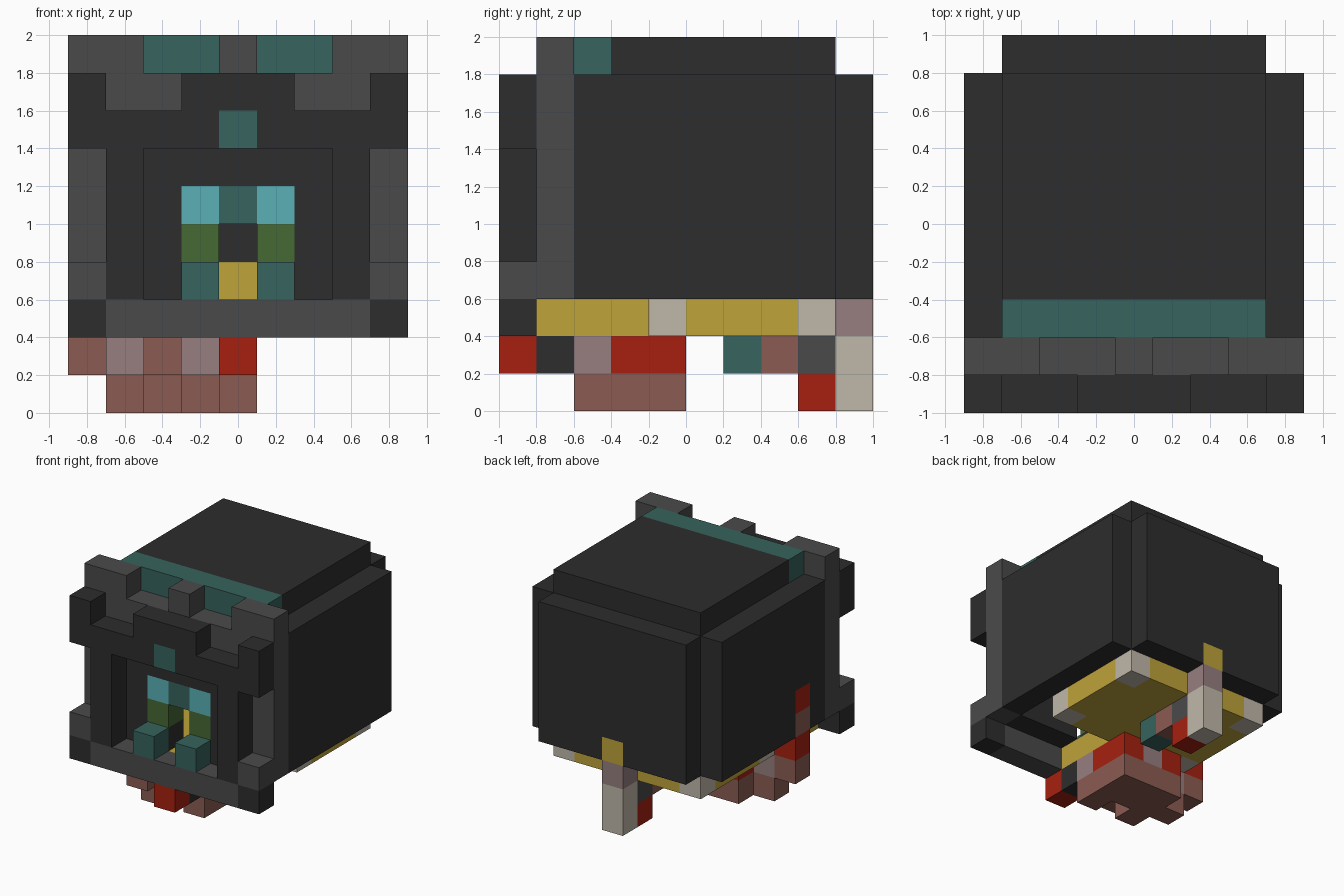
import bpy
import bmesh
from mathutils import Vector

cube = bpy.data.objects.get("Cube")
if cube:
    bpy.data.objects.remove(cube, do_unlink=True)

UNIT = 0.2
ORIGIN = Vector((-0.9, -1.0, 0.0))
WIDTH = 9

COLOURS = {
    "charcoal": "2d2d2d", "grey_stone": "4a4a4a", "dark_teal": "37635d",
    "pale_cyan": "5ab0b5", "moss_green": "466834", "brown_flesh": "8b5c52",
    "mauve": "977f80", "red": "a62010", "yellow": "bfa33a", "bone": "c0b8aa",
}


def linear(c):
    return c / 12.92 if c <= 0.04045 else ((c + 0.055) / 1.055) ** 2.4


def make_material(name, code):
    rgb = [linear(v / 255) for v in bytes.fromhex(code)]
    mat = bpy.data.materials.new(name)
    mat.use_nodes = True
    mat.diffuse_color = (*rgb, 1)
    bsdf = next(n for n in mat.node_tree.nodes if n.type == "BSDF_PRINCIPLED")
    bsdf.inputs["Base Color"].default_value = (*rgb, 1)
    bsdf.inputs["Roughness"].default_value = 0.9
    return mat


MATERIALS = {n: make_material(n, c) for n, c in COLOURS.items()}
cells = {}


def block(part, colour, x, y, z, mirror=False):
    """Fill a box of grid cells; later blocks replace earlier ones."""
    for i in range(*x):
        for j in range(*y):
            for k in range(*z):
                cells[i, j, k] = (part, colour)
                if mirror:
                    cells[WIDTH - 1 - i, j, k] = (part, colour)


def clear(x, y, z):
    for i in range(*x):
        for j in range(*y):
            for k in range(*z):
                cells.pop((i, j, k), None)


def row(part, colours, x, y, z):
    """A run of single cells from front to back."""
    for n, colour in enumerate(colours.split()):
        cells[x, y + n, z] = (part, colour)


# hollow shell
block("side_walls", "charcoal", (0, 1), (2, 9), (3, 9), mirror=True)
block("back_wall", "charcoal", (1, 8), (9, 10), (3, 9))
block("roof", "charcoal", (1, 8), (3, 9), (9, 10))
block("roof", "dark_teal", (1, 8), (2, 3), (9, 10))

# front wall with battlements
block("front_wall", "charcoal", (1, 8), (1, 2), (3, 8))
block("battlements", "grey_stone", (0, 1), (1, 2), (3, 10), mirror=True)
block("battlements", "grey_stone", (1, 8), (1, 2), (8, 9))
block("battlements", "grey_stone", (1, 2), (1, 2), (9, 10), mirror=True)
block("battlements", "grey_stone", (4, 5), (1, 2), (9, 10))

# doorway and windows
clear((4, 5), (1, 2), (3, 5))
block("windows", "pale_cyan", (3, 4), (1, 2), (5, 6), mirror=True)
block("door_posts", "moss_green", (3, 4), (1, 2), (4, 5), mirror=True)
block("door_lintel", "dark_teal", (4, 5), (1, 2), (5, 6))
block("door_blocks", "dark_teal", (3, 4), (0, 1), (3, 4), mirror=True)

# raised front arch
block("front_arch", "charcoal", (0, 9), (0, 1), (7, 8))
block("front_arch", "charcoal", (0, 1), (0, 1), (8, 9), mirror=True)
block("front_arch", "charcoal", (3, 6), (0, 1), (8, 9))
block("front_arch", "charcoal", (1, 2), (0, 1), (3, 7), mirror=True)
block("arch_gem", "dark_teal", (4, 5), (0, 1), (7, 8))

# front sill with corner posts
block("front_sill", "grey_stone", (1, 8), (0, 1), (2, 3))
block("corner_posts", "charcoal", (0, 1), (0, 1), (2, 3), mirror=True)
block("corner_posts", "grey_stone", (0, 1), (0, 1), (3, 4), mirror=True)

# floor, broken away at one front corner
block("floor", "yellow", (1, 8), (4, 9), (2, 3))
block("floor", "yellow", (1, 5), (1, 4), (2, 3))
for y in (4, 8):
    block("floor", "bone", (1, 2), (y, y + 1), (2, 3), mirror=True)

# hanging growth under the floor
row("growth", "red charcoal mauve red red", 4, 0, 1)
row("growth", "mauve mauve mauve", 3, 2, 1)
row("growth", "brown_flesh red red red", 2, 1, 1)
row("growth", "mauve mauve", 1, 2, 1)
for x, first, last in ((4, 2, 5), (3, 3, 5), (2, 2, 5), (1, 3, 4)):
    block("growth", "brown_flesh", (x, x + 1), (first, last), (0, 1))

# tendril climbing the side wall
for z, colour in enumerate("brown_flesh red brown_flesh red".split(), start=1):
    cells[0, 3, z] = ("side_tendril", colour)

# rear tail
row("tail", "dark_teal brown_flesh grey_stone bone", 4, 6, 1)
row("tail", "red bone", 4, 8, 0)
cells[4, 9, 2] = ("tail", "mauve")
cells[4, 9, 3] = ("tail", "yellow")


def face_corners(cell, axis, side):
    u, v = (axis + 1) % 3, (axis + 2) % 3
    ring = [(0, 0), (1, 0), (1, 1), (0, 1)]
    for a, b in ring if side else reversed(ring):
        p = Vector(cell)
        p[axis] += side
        p[u] += a
        p[v] += b
        yield p


def build_part(part):
    """Make one mesh from the exposed cell faces, then merge flat areas."""
    members = {c: col for c, (name, col) in cells.items() if name == part}
    slots = sorted(set(members.values()))
    bm = bmesh.new()
    for cell, colour in members.items():
        for axis in range(3):
            for side in (0, 1):
                near = list(cell)
                near[axis] += 1 if side else -1
                if tuple(near) in cells:
                    continue
                verts = [bm.verts.new(ORIGIN + p * UNIT)
                         for p in face_corners(cell, axis, side)]
                bm.faces.new(verts).material_index = slots.index(colour)
    bmesh.ops.remove_doubles(bm, verts=bm.verts, dist=0.001)
    bmesh.ops.dissolve_limit(bm, angle_limit=0.01, verts=bm.verts,
                             edges=bm.edges, delimit={"MATERIAL"})
    mesh = bpy.data.meshes.new(part)
    bm.to_mesh(mesh)
    bm.free()
    for colour in slots:
        mesh.materials.append(MATERIALS[colour])
    bpy.context.collection.objects.link(bpy.data.objects.new(part, mesh))


for part_name in sorted({name for name, _ in cells.values()}):
    build_part(part_name)
